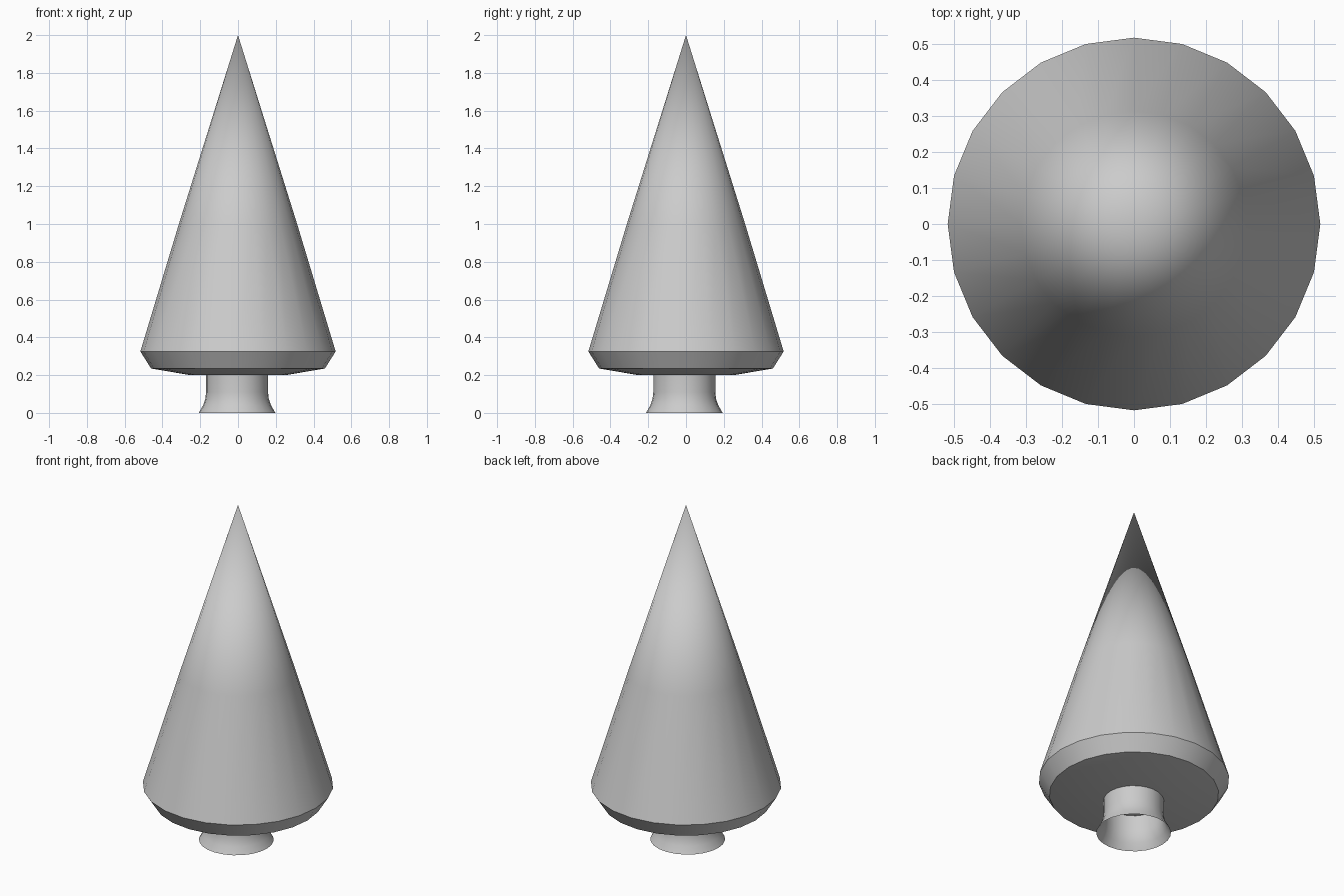
import bpy, bmesh, math

if "Cube" in bpy.data.objects:
    bpy.data.objects.remove(bpy.data.objects["Cube"])

SIDES = 24


def lathe(name, profile, centre=(0, 0)):
    """Revolve (radius, z) points about a vertical axis; radius 0 gives a pole."""
    bm = bmesh.new()
    rings = []
    for r, z in profile:
        count = SIDES if r > 0 else 1
        rings.append([bm.verts.new((r * math.cos(2 * math.pi * i / SIDES),
                                    r * math.sin(2 * math.pi * i / SIDES), z))
                      for i in range(count)])
    for a, b in zip(rings, rings[1:]):
        for i in range(SIDES):
            j = (i + 1) % SIDES
            corners = [a[i % len(a)], a[j % len(a)], b[j % len(b)], b[i % len(b)]]
            bm.faces.new(list(dict.fromkeys(corners)))
    mesh = bpy.data.meshes.new(name)
    bm.to_mesh(mesh)
    bm.free()
    obj = bpy.data.objects.new(name, mesh)
    obj.location = (*centre, 0)
    bpy.context.collection.objects.link(obj)
    bpy.context.view_layer.objects.active = obj
    obj.select_set(True)
    bpy.ops.object.shade_smooth_by_angle(angle=math.radians(30))
    obj.select_set(False)
    return obj


# Conical foliage with bevelled rim and shallow underside
lathe("foliage", [(0, 0.2), (0.253, 0.2), (0.46, 0.235), (0.517, 0.325),
                  (0.313, 1.0), (0, 2.0)])

# Hollow trunk flaring at the ground, open at the bottom
lathe("trunk", [(0.203, 0), (0.18, 0.04), (0.168, 0.075), (0.164, 0.11),
                (0.164, 0.2)], centre=(-0.005, -0.009))
